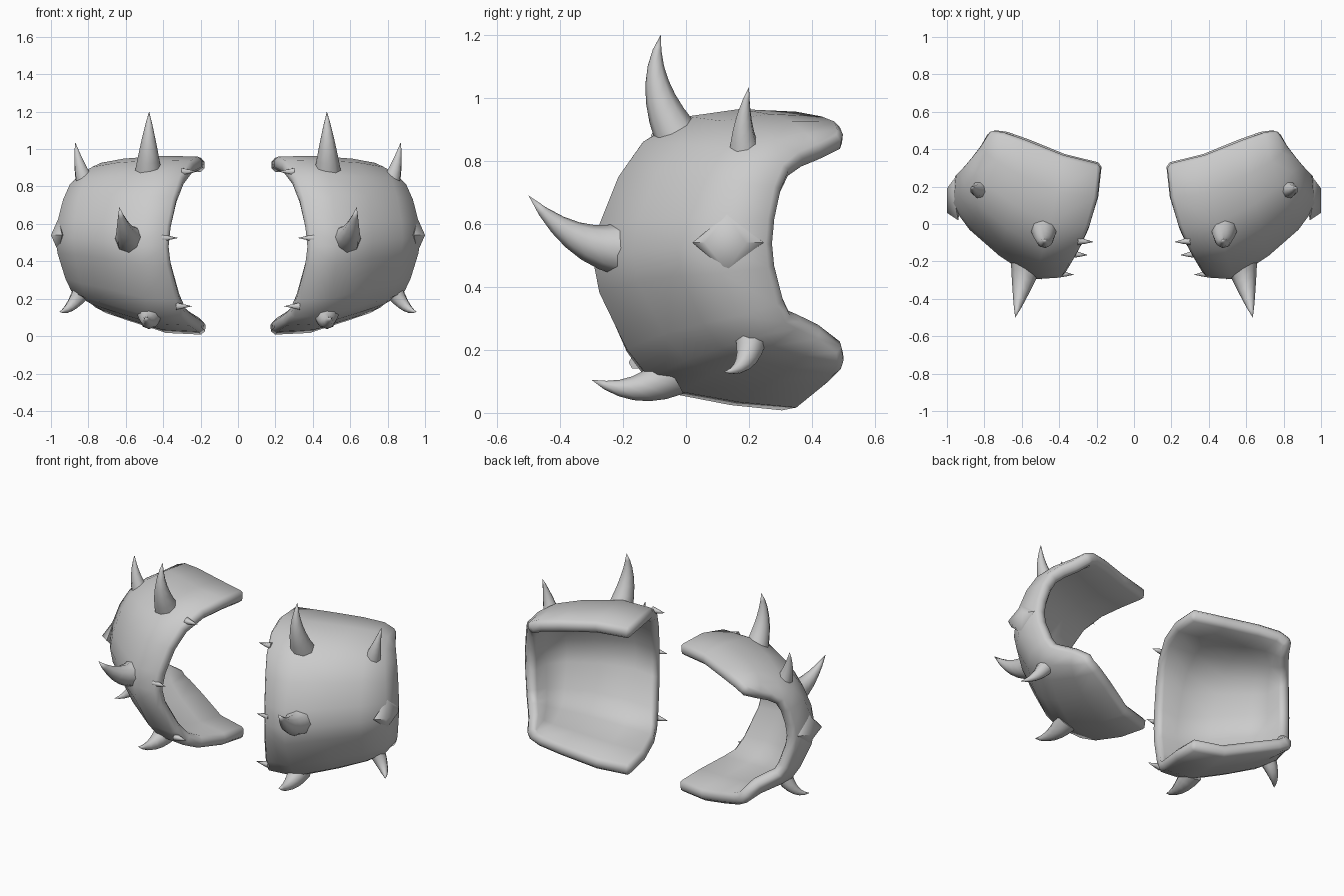
import bpy, bmesh, math
from mathutils import Vector

if "Cube" in bpy.data.objects:
    bpy.data.objects.remove(bpy.data.objects["Cube"])


def make_object(name, bm, angle=45):
    mesh = bpy.data.meshes.new(name)
    bm.to_mesh(mesh)
    bm.free()
    ob = bpy.data.objects.new(name, mesh)
    bpy.context.collection.objects.link(ob)
    bpy.ops.object.select_all(action='DESELECT')
    ob.select_set(True)
    bpy.context.view_layer.objects.active = ob
    bpy.ops.object.shade_smooth_by_angle(angle=math.radians(angle))
    return ob


def mirror(ob):
    ob.modifiers.new("mirror", 'MIRROR').use_mirror_merge = False


def horn(name, base, mid, tip, radius, rings=6, sides=8):
    """Curved tapering spike along a quadratic curve."""
    p0, p1, p2 = Vector(base), Vector(mid), Vector(tip)
    axis = (p2 - p0).normalized()
    frame = axis.to_track_quat('Z', 'Y')
    p1 = 2 * p1 - (p0 + p2) / 2          # make the curve pass through mid
    bm = bmesh.new()
    loops = []
    for i in range(rings):
        t = i / rings
        c = (1 - t) ** 2 * p0 + 2 * t * (1 - t) * p1 + t * t * p2
        d = (2 * (1 - t) * (p1 - p0) + 2 * t * (p2 - p1)).normalized()
        q = axis.rotation_difference(d) @ frame
        r = radius * (1 - t) ** 0.9
        loops.append([bm.verts.new(c + q @ Vector((r * math.cos(a), r * math.sin(a), 0)))
                      for a in (2 * math.pi * k / sides for k in range(sides))])
    for a, b in zip(loops, loops[1:]):
        for k in range(sides):
            n = (k + 1) % sides
            bm.faces.new((a[k], a[n], b[n], b[k]))
    end = bm.verts.new(p2)
    for k in range(sides):
        bm.faces.new((loops[-1][k], loops[-1][(k + 1) % sides], end))
    bm.faces.new(loops[0][::-1])
    mirror(make_object(name, bm, 60))


# Shell: shared C profile (depth towards the front, height), swept outwards
profile = [(0, 1), (.3, 1.01), (.55, .985), (.76, .9), (.88, .78), (.97, .62),
           (1, .5), (.97, .39), (.84, .2), (.73, .1), (.58, .055), (.3, .02), (0, 0)]
# Each section: back tip x, y; front x, y; bottom z, top z; sideways bow; squash
sections = [(.175, .32, .37, -.285, .005, .95, 1.9, 0),
            (.38, .37, .53, -.295, .015, .955, 1.3, 0),
            (.58, .45, .72, -.17, .08, .94, 1.2, 0),
            (.70, .49, .88, -.03, .12, .925, 1.4, .02),
            (.76, .50, .975, .10, .15, .90, 1.6, .06),
            (.785, .495, .955, .275, .20, .875, 1.2, .14)]
bm = bmesh.new()
grid = []
for tx, ty, fx, fy, z0, z1, bow, squash in sections:
    row = []
    for a, h in profile:
        h = .5 + (h - .5) * (1 - squash * math.sin(math.pi * a))
        row.append(bm.verts.new((tx + (fx - tx) * a ** bow, ty + (fy - ty) * a,
                                 z0 + (z1 - z0) * h)))
    grid.append(row)
for a, b in zip(grid, grid[1:]):
    for c in range(len(profile) - 1):
        bm.faces.new((a[c], a[c + 1], b[c + 1], b[c]))
shell = make_object("shoulder_shell", bm)
solid = shell.modifiers.new("thickness", 'SOLIDIFY')
solid.thickness = .075
solid.offset = -1
bevel = shell.modifiers.new("soft_rim", 'BEVEL')
bevel.width = .02
bevel.segments = 1
bevel.limit_method = 'ANGLE'
bevel.angle_limit = math.radians(60)
mirror(shell)

# Low faceted boss on the outer side
bm = bmesh.new()
for p in [(1, .06, .54), (1, .19, .54), (.96, .13, .63), (.96, .13, .45),
          (.94, .02, .54), (.955, .25, .54), (.92, .13, .54)]:
    bm.verts.new(p)
bmesh.ops.convex_hull(bm, input=bm.verts[:])
mirror(make_object("side_boss", bm, 60))

# Large and small horns
horn("top_horn", (.48, -.035, .89), (.478, -.092, 1.05), (.475, -.08, 1.2), .07)
horn("outer_top_horn", (.82, .185, .83), (.85, .183, .93), (.87, .2, 1.035), .05)
horn("front_horn", (.575, -.21, .52), (.605, -.36, .565), (.635, -.5, .69), .085)
horn("bottom_horn", (.47, -.045, .12), (.48, -.17, .078), (.495, -.3, .105), .07)
horn("outer_bottom_horn", (.84, .205, .23), (.9, .18, .155), (.955, .12, .13), .05)

# Tiny studs along the inner rim
for i, (x, y, z) in enumerate([(.27, -.09, .88), (.375, -.265, .525), (.30, -.16, .16)]):
    horn(f"rim_stud_{i + 1}", (x + .03, y, z), (x - .01, y - .004, z), (x - .055, y - .006, z), .022, 2, 6)
